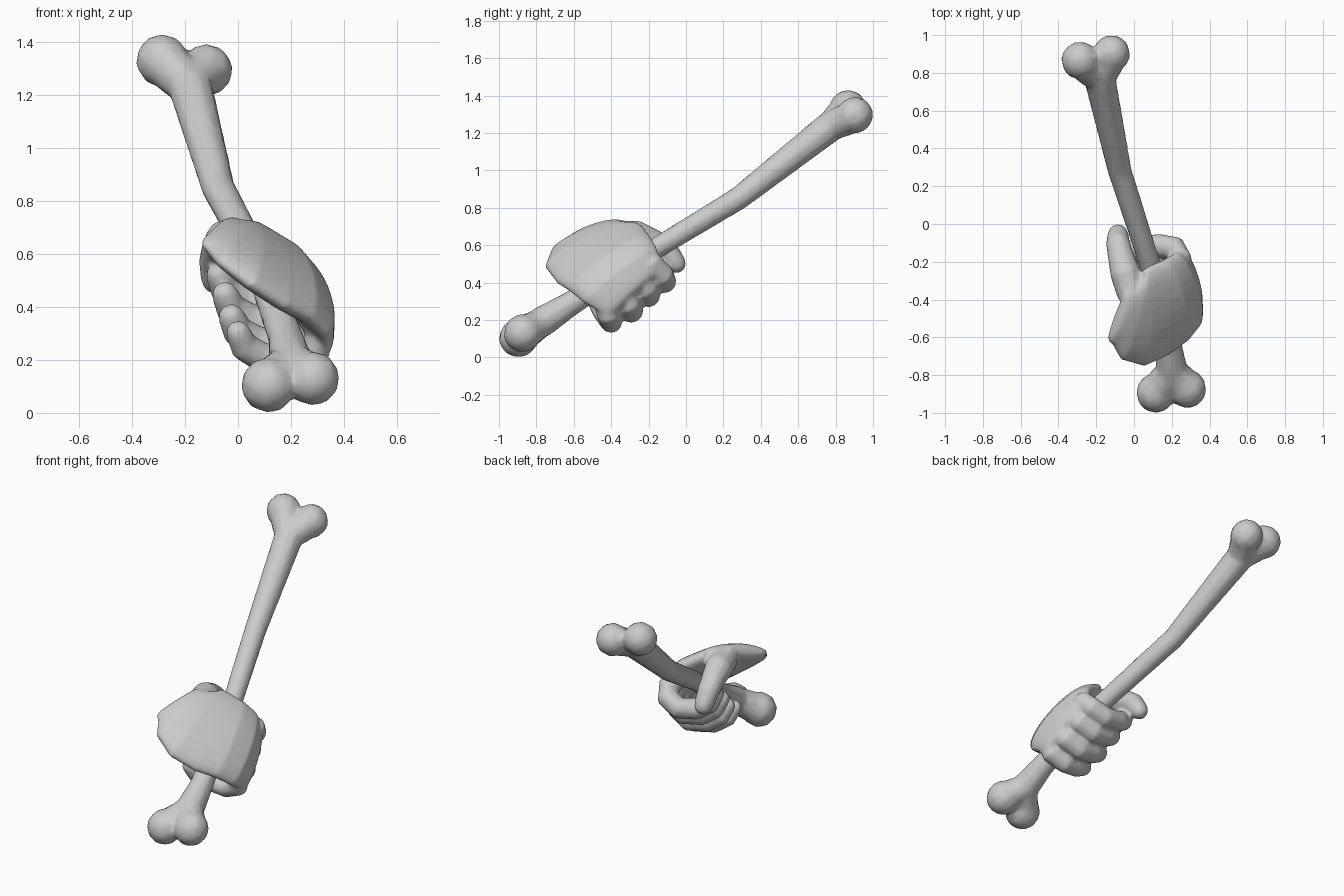
import bpy, bmesh, math
from mathutils import Vector

if "Cube" in bpy.data.objects:
    bpy.data.objects.remove(bpy.data.objects["Cube"])

# Frame along the bone: U = along shaft, A = sideways (+x), B = underside
C = Vector((0.115, -0.35, 0.46))
U = Vector((-0.2, 0.82, 0.54)).normalized()
A = (Vector((1, 0, 0)) - U * U.x).normalized()
B = U.cross(A)


def P(s, a, b):
    return C + U * s + A * a + B * b


def tube(name, pts, sizes, ref, sides=12, power=1.0):
    """Loft elliptical rings (width along ref, thickness) along a path, round ends."""
    pts = [Vector(p) for p in pts]
    sizes = [(z, z) if not isinstance(z, tuple) else z for z in sizes]
    n = len(pts)
    tans = [(pts[min(i + 1, n - 1)] - pts[max(i - 1, 0)]).normalized() for i in range(n)]
    rows = [(pts[i], tans[i], *sizes[i]) for i in range(n)]
    for end, sign in ((0, -1), (-1, 1)):
        p, t, w, h = rows[end]
        r = min(w, h)
        extra = [(p + t * sign * r * d, t, w - r * (1 - k), h * k)
                 for d, k in ((0.6, 0.8), (0.95, 0.35))]
        rows = extra[::-1] + rows if sign < 0 else rows + extra
    bm = bmesh.new()
    rings = []
    for p, t, w, h in rows:
        e1 = (ref - t * ref.dot(t)).normalized()
        e2 = t.cross(e1)
        ring = []
        for k in range(sides):
            c, s = math.cos(math.tau * k / sides), math.sin(math.tau * k / sides)
            c = math.copysign(abs(c) ** power, c)
            s = math.copysign(abs(s) ** power, s)
            ring.append(bm.verts.new(p + e1 * c * w + e2 * s * h))
        rings.append(ring)
    for r0, r1 in zip(rings, rings[1:]):
        for k in range(sides):
            j = (k + 1) % sides
            bm.faces.new((r0[k], r0[j], r1[j], r1[k]))
    bm.faces.new(rings[0])
    bm.faces.new(rings[-1])
    bmesh.ops.recalc_face_normals(bm, faces=bm.faces)
    me = bpy.data.meshes.new(name)
    bm.to_mesh(me)
    bm.free()
    ob = bpy.data.objects.new(name, me)
    bpy.context.collection.objects.link(ob)
    return ob


def blend(name, parts, voxel, smooth, ratio):
    """Join overlapping parts and fuse them into one smooth skin."""
    bpy.ops.object.select_all(action='DESELECT')
    for ob in parts:
        ob.select_set(True)
    bpy.context.view_layer.objects.active = parts[0]
    bpy.ops.object.join()
    ob = bpy.context.object
    ob.name = name
    m = ob.modifiers.new("Fuse", 'REMESH')
    m.mode, m.voxel_size, m.use_smooth_shade = 'VOXEL', voxel, True
    m = ob.modifiers.new("Soften", 'SMOOTH')
    m.factor, m.iterations = 0.5, smooth
    m = ob.modifiers.new("Reduce", 'DECIMATE')
    m.ratio = ratio
    return ob


# Bone shaft with its slight bend
low, high = Vector((0.2, -0.77, 0.19)), Vector((-0.18, 0.765, 1.23))
bone = [tube("bone_shaft",
             [low, (0.18, -0.62, 0.285), C, (0.08, -0.2, 0.56), (-0.075, 0.28, 0.85), high],
             [0.085, 0.068, 0.06, 0.058, 0.064, 0.085], A, 10)]

# Two flared knobs at each end of the bone
knobs = [(low, (0.115, -0.895, 0.105), 0.106), (low, (0.282, -0.872, 0.13), 0.104),
         (high, (-0.285, 0.865, 1.33), 0.102), (high, (-0.118, 0.902, 1.295), 0.1)]
for root, centre, r in knobs:
    centre = Vector(centre)
    bone.append(tube("knob_neck", [root, root.lerp(centre, 0.5), centre],
                     [0.075, 0.086, r * 0.85], A))
    bpy.ops.mesh.primitive_uv_sphere_add(segments=10, ring_count=7, radius=r, location=centre)
    ball = bpy.context.object
    ball.rotation_euler = U.to_track_quat('Z', 'Y').to_euler()
    bone.append(ball)
blend("bone", bone, 0.012, 6, 0.12)

# Back of the hand, from wrist to knuckles and over the finger roots
hand = [tube("hand_back",
             [P(0.03, -0.165, -0.25), P(0.0, -0.125, -0.232), P(-0.035, -0.07, -0.195),
              P(-0.045, 0.01, -0.13), P(-0.045, 0.1, -0.06), P(-0.045, 0.158, 0.02),
              P(-0.035, 0.17, 0.09)],
             [(0.17, 0.05), (0.24, 0.062), (0.28, 0.072), (0.28, 0.078),
              (0.265, 0.08), (0.25, 0.075), (0.22, 0.06)],
             U, sides=24)]

# Four fingers curling beneath the bone, tips slanting up along it
for s, b, r in ((0.15, 0.175, 1.0), (0.035, 0.19, 1.0), (-0.09, 0.21, 1.0), (-0.215, 0.2, 0.92)):
    hand.append(tube("finger",
                     [P(s * 0.8, 0.1, -0.01), P(s * 0.88, 0.16, 0.07), P(s, 0.135, b - 0.04),
                      P(s + 0.01, 0.05, b), P(s + 0.03, -0.06, b - 0.025),
                      P(s + 0.04, -0.13, b - 0.08), P(s + 0.045, -0.15, b - 0.14)],
                     [z * r for z in (0.05, 0.066, 0.066, 0.064, 0.064, 0.061, 0.052)], U))

# Thumb crossing over the far side of the bone, with its fleshy root
hand.append(tube("thumb",
                 [(0.03, -0.45, 0.63), (-0.015, -0.36, 0.655), (-0.045, -0.26, 0.65),
                  (-0.07, -0.17, 0.615), (-0.085, -0.1, 0.57), (-0.085, -0.055, 0.505)],
                 [0.06, 0.08, 0.082, 0.07, 0.064, 0.056], A))
blend("gripping_hand", hand, 0.01, 7, 0.4)
